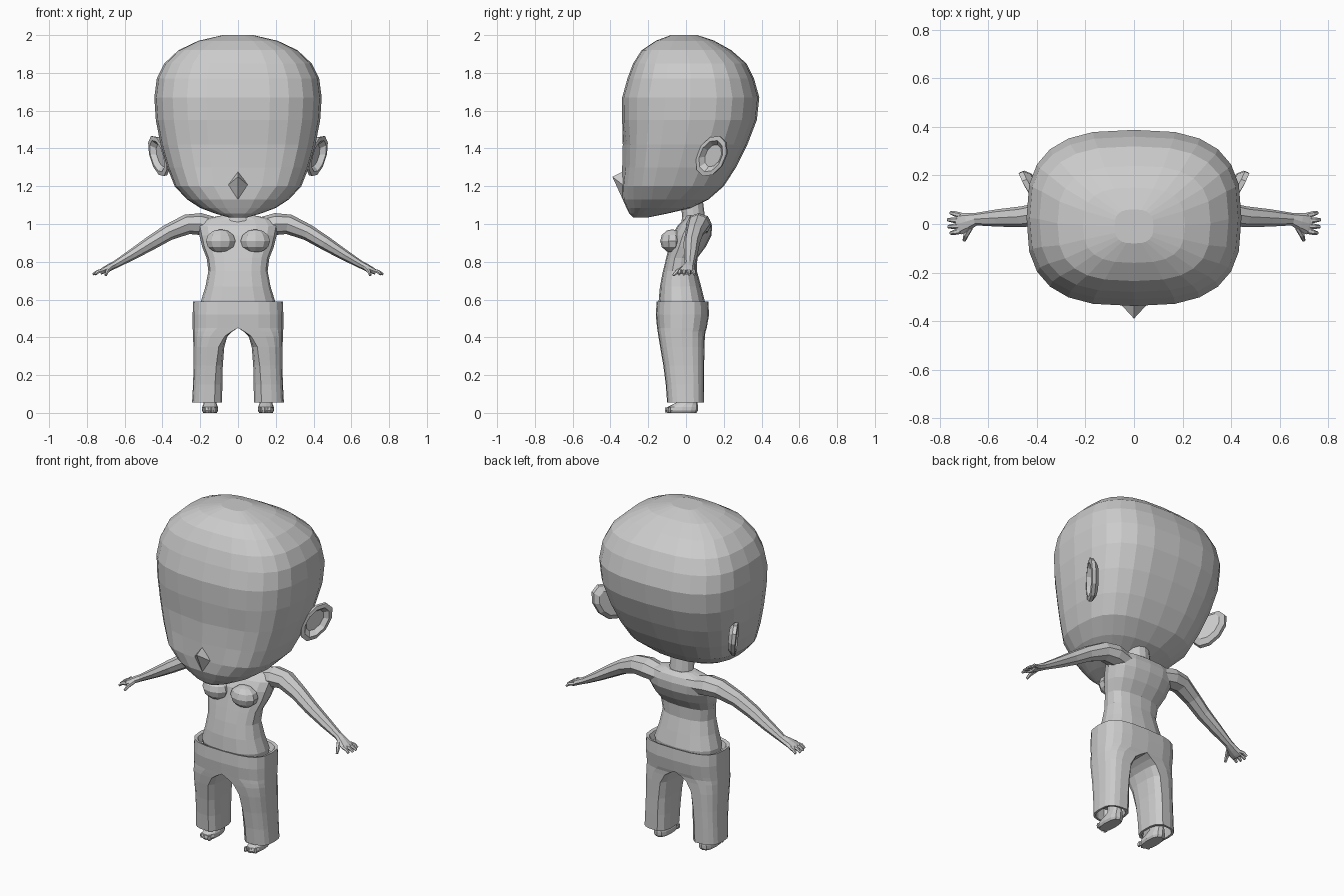
import bpy, bmesh, math
from mathutils import Vector

if "Cube" in bpy.data.objects:
    bpy.data.objects.remove(bpy.data.objects["Cube"])

grey = bpy.data.materials.new("plain grey")
grey.diffuse_color = (0.6, 0.6, 0.6, 1)
grey.use_nodes = True
grey.node_tree.nodes["Principled BSDF"].inputs["Base Color"].default_value = grey.diffuse_color


def finish(name, bm, mirror=False):
    bmesh.ops.recalc_face_normals(bm, faces=bm.faces)
    me = bpy.data.meshes.new(name)
    bm.to_mesh(me)
    bm.free()
    me.materials.append(grey)
    ob = bpy.data.objects.new(name, me)
    bpy.context.collection.objects.link(ob)
    if mirror:
        ob.modifiers.new("mirror", "MIRROR").use_mirror_merge = False
    return ob


def loft(name, rings, cap_start=True, cap_end=True, mirror=False):
    """Skin a list of equally long point rings."""
    bm = bmesh.new()
    vs = [[bm.verts.new(p) for p in r] for r in rings]
    n = len(rings[0])
    for a, b in zip(vs, vs[1:]):
        for i in range(n):
            j = (i + 1) % n
            bm.faces.new((a[i], a[j], b[j], b[i]))
    if cap_start:
        bm.faces.new(vs[0])
    if cap_end:
        bm.faces.new(vs[-1])
    return finish(name, bm, mirror)


def spow(v, p):
    return math.copysign(abs(v) ** (2 / p), v)


def oval(z, w, y0, y1, n=20, p=2.4, cx=0):
    """Horizontal superellipse ring from y0 to y1 with half width w."""
    cy, h = (y0 + y1) / 2, (y1 - y0) / 2
    angs = [2 * math.pi * i / n - math.pi / 2 for i in range(n)]
    return [Vector((cx + w * spow(math.cos(a), p), cy + h * spow(math.sin(a), p), z)) for a in angs]


def tube(name, path, n=8):
    """Mirrored limb along (x, y, z, width, thickness) stations."""
    c = [Vector(p[:3]) for p in path]
    rings = []
    for i, p in enumerate(path):
        d = (c[min(i + 1, len(c) - 1)] - c[max(i - 1, 0)]).normalized()
        up = Vector((0, 1, 0)).cross(d).normalized()
        side = d.cross(up)
        rings.append([c[i] + side * p[3] * math.cos(t) + up * p[4] * math.sin(t)
                      for t in (2 * math.pi * k / n for k in range(n))])
    return loft(name, rings, mirror=True)


# Head, with shallow eye hollows
head = [(1.035, .05, -.28, -.2), (1.055, .12, -.30, -.1), (1.085, .2, -.315, .03),
        (1.13, .27, -.335, .12), (1.2, .335, -.338, .2), (1.3, .375, -.338, .265),
        (1.42, .41, -.335, .325), (1.55, .435, -.338, .375), (1.67, .443, -.338, .388),
        (1.77, .43, -.31, .36), (1.85, .39, -.28, .32), (1.92, .315, -.235, .24),
        (1.97, .21, -.16, .15), (2.0, .08, -.08, .06)]
rings = [oval(z, w, a, b, 24, 2.4 if z < 1.15 else 2.8) for z, w, a, b in head]
for r in rings:
    for v in r:
        if v.y < -.2:
            v.y += .02 * math.exp(-((abs(v.x) - .18) / .09) ** 2 - ((v.z - 1.36) / .1) ** 2)
loft("head", rings)

# Pointed nose
bm = bmesh.new()
tip, top, left, right, low = [bm.verts.new(p) for p in (
    (0, -.39, 1.25), (0, -.33, 1.28), (-.06, -.325, 1.2), (.06, -.325, 1.2), (0, -.335, 1.13))]
for f in ((tip, top, left), (tip, left, low), (tip, low, right), (tip, right, top), (top, right, low, left)):
    bm.faces.new(f)
finish("nose", bm)

# Dished ears, flaring backward
U, V, C = Vector((.045, .08, .01)), Vector((.022, .02, .108)), Vector((.422, .135, 1.36))
N = U.cross(V).normalized()
if N.x < 0:
    N = -N
loft("ear", [[C + N * d + (U * math.cos(t) + V * math.sin(t)) * s
              for t in (2 * math.pi * k / 10 for k in range(10))]
             for s, d in ((.7, -.035), (.97, -.015), (1, .005), (.78, .008), (.55, -.018))], mirror=True)

# Neck and torso
loft("neck", [oval(z, w, a, b, 12, 2) for z, w, a, b in
              ((.98, .1, -.03, .12), (1.04, .07, -.02, .1), (1.12, .065, -.03, .09))])
torso = [(.53, .19, -.13, .095), (.59, .197, -.145, .1), (.67, .172, -.138, .08), (.75, .157, -.122, .058),
         (.82, .166, -.105, .06), (.88, .19, -.09, .105), (.94, .205, -.075, .135),
         (.99, .215, -.045, .138), (1.025, .19, -.01, .125), (1.045, .09, .0, .1)]
loft("torso", [oval(z, w, a, b, 16) for z, w, a, b in torso])

# Chest
bm = bmesh.new()
bmesh.ops.create_uvsphere(bm, u_segments=10, v_segments=6, radius=1)
for v in bm.verts:
    v.co = Vector((.092 + v.co.x * .082, -.072 + v.co.y * .065, .91 + v.co.z * .062))
finish("chest", bm, True)

# Arms and hands
tube("arm", [(.12, .065, .985, .06, .05), (.2, .068, 1.0, .068, .058), (.27, .065, .998, .06, .053),
             (.37, .045, .955, .048, .043), (.46, .03, .9, .043, .038), (.56, .025, .838, .036, .029),
             (.65, .02, .785, .026, .02), (.685, .01, .768, .036, .019), (.715, .002, .752, .045, .016),
             (.73, .002, .744, .042, .013)])
for k, (y, length) in enumerate(((.042, .034), (.016, .046), (-.01, .044), (-.034, .034))):
    tube("finger_%d" % (k + 1), [(.715, y * .85, .753, .012, .011),
                                 (.722 + length * .5, y, .748, .011, .01),
                                 (.722 + length, y * 1.1, .733, .007, .007)], 6)
tube("thumb", [(.675, -.015, .768, .013, .012), (.692, -.045, .75, .012, .011),
               (.7, -.068, .728, .007, .007)], 6)

# Trouser hips with a hollow waistband
hips = [(.55, .205, -.13, .09), (.585, .22, -.14, .105), (.59, .238, -.155, .118),
        (.52, .24, -.16, .122), (.45, .24, -.153, .11)]
loft("trouser_hips", [oval(z, w, a, b, 20, 3) for z, w, a, b in hips], cap_end=False)


def leg_ring(z, w, inner, y0, y1, bulge):
    """Outer half of a hip ring, closed by a rounded inner side."""
    cy, h = (y0 + y1) / 2, (y1 - y0) / 2
    mid = inner + bulge
    pts = []
    for i in range(11):
        a = math.pi * i / 10 - math.pi / 2
        pts.append(Vector((mid + (w - mid) * spow(max(math.cos(a), 0), 3), cy + h * spow(math.sin(a), 3), z)))
    for t in (.75, .35, -.35, -.75):
        pts.append(Vector((mid - bulge * math.sqrt(1 - t * t) * 1.05, cy + h * t, z)))
    return pts


# Trouser legs with open hems
legs = [(.45, .24, 0, -.153, .11, 0), (.43, .239, .03, -.15, .103, .005), (.405, .238, .056, -.146, .1, .015),
        (.35, .236, .072, -.137, .098, .03), (.25, .235, .08, -.12, .096, .035),
        (.15, .238, .082, -.107, .095, .04), (.055, .243, .084, -.1, .094, .04),
        (.055, .23, .097, -.087, .081, .04), (.13, .225, .1, -.085, .078, .04)]
loft("trouser_leg", [leg_ring(*r) for r in legs], cap_start=False, mirror=True)

# Feet and ankles
foot = [(0, .036, -.1, .055), (.012, .043, -.107, .063), (.03, .042, -.1, .064),
        (.045, .036, -.07, .062), (.065, .032, -.03, .06), (.15, .035, -.03, .05)]
loft("foot", [oval(z, w, a, b, 12, 2.5, .148) for z, w, a, b in foot], mirror=True)
for k in range(4):
    tx = .12 + k * .019
    loft("toe_%d" % (k + 1), [oval(z, w, -.108 + k * .005 - w * .4, -.08, 6, 2, tx)
                              for z, w in ((.002, .007), (.014, .01), (.028, .006))], mirror=True)
